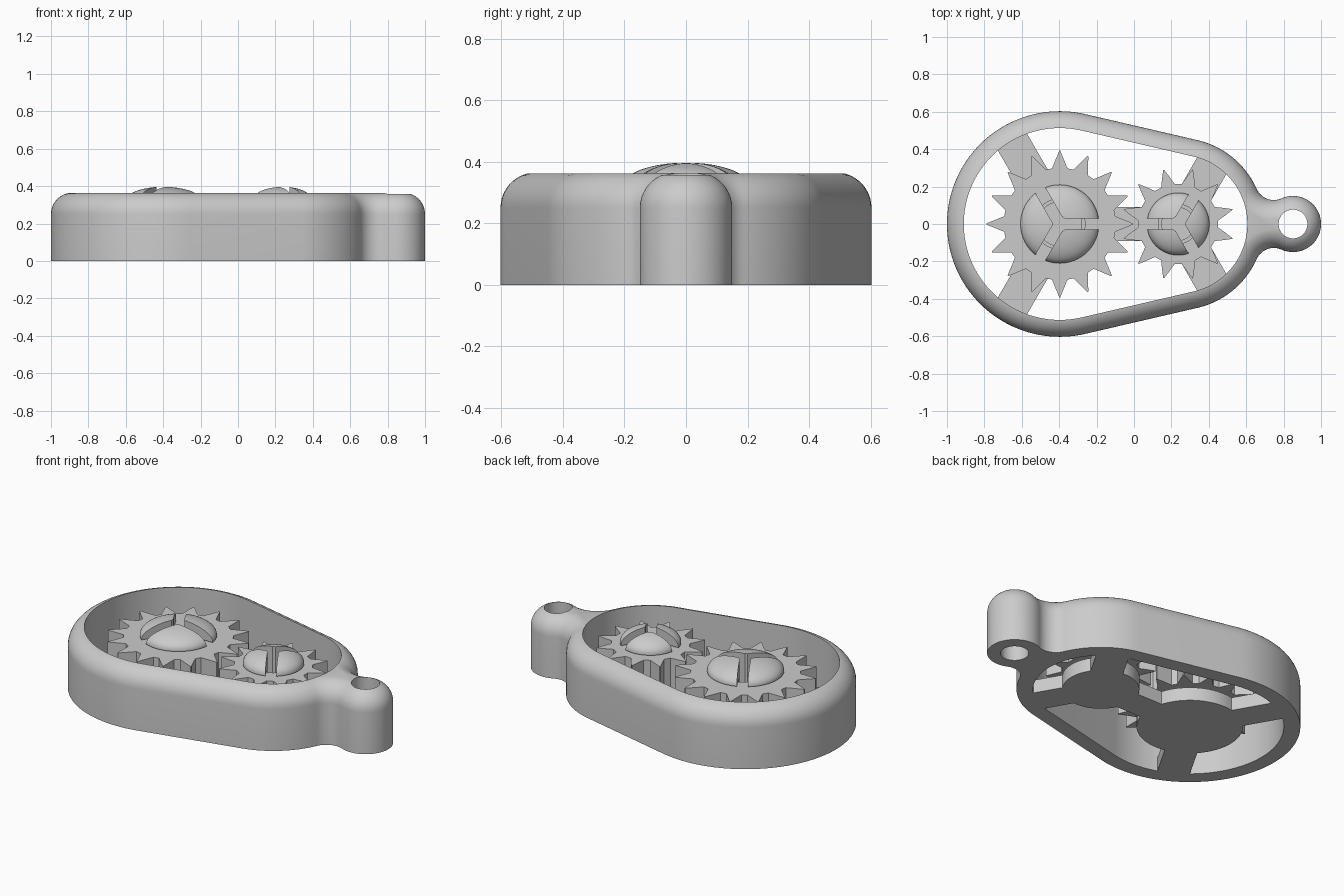
import bpy, bmesh, math
from math import sin, cos, pi, radians, sqrt, asin, acos, atan2

if "Cube" in bpy.data.objects:
    bpy.data.objects.remove(bpy.data.objects["Cube"])

GREY = bpy.data.materials.new("plain grey")
GREY.diffuse_color = (0.6, 0.6, 0.6, 1)
GREY.use_nodes = True
GREY.node_tree.nodes["Principled BSDF"].inputs["Base Color"].default_value = GREY.diffuse_color

XL, RL = -0.397, 0.603      # large end of the housing
XS, RS = 0.236, 0.46        # small end of the housing
XR, RR = 0.85, 0.15         # key ring eyelet
FILLET, WALL = 0.10, 0.09


def loft(name, rings):
    """Closed solid from matching rings of 3D points."""
    bm = bmesh.new()
    vr = [[bm.verts.new(p) for p in r] for r in rings]
    n = len(vr[0])
    for a, b in zip(vr, vr[1:]):
        for i in range(n):
            j = (i + 1) % n
            bm.faces.new((a[i], a[j], b[j], b[i]))
    bm.faces.new(vr[0][::-1])
    bm.faces.new(vr[-1])
    bmesh.ops.recalc_face_normals(bm, faces=bm.faces)
    me = bpy.data.meshes.new(name)
    bm.to_mesh(me)
    bm.free()
    me.materials.append(GREY)
    ob = bpy.data.objects.new(name, me)
    bpy.context.collection.objects.link(ob)
    return ob


def prism(name, pts, z0, z1):
    return loft(name, [[(x, y, z) for x, y in pts] for z in (z0, z1)])


def arc(cx, cy, r, a0, a1, n):
    return [(cx + r * cos(a0 + (a1 - a0) * i / n), cy + r * sin(a0 + (a1 - a0) * i / n))
            for i in range(n + 1)]


def circle(cx, r, n=64):
    return arc(cx, 0, r, 0, 2 * pi, n)[:-1]


def activate(ob):
    bpy.ops.object.select_all(action='DESELECT')
    ob.select_set(True)
    bpy.context.view_layer.objects.active = ob


def cut(ob, *cutters):
    activate(ob)
    for c in cutters:
        c.hide_render = True
        m = ob.modifiers.new("cut", 'BOOLEAN')
        m.operation, m.solver, m.object = 'DIFFERENCE', 'EXACT', c
        bpy.ops.object.modifier_apply(modifier=m.name)
        bpy.data.objects.remove(c)


def smooth(ob):
    activate(ob)
    bpy.ops.object.shade_smooth_by_angle(angle=radians(30))


# Tangent angle shared by both ends of the housing
TAN = acos((RL - RS) / (XS - XL))


def pocket_outline(d):
    return arc(XS, 0, RS - d, -TAN, TAN, 48) + arc(XL, 0, RL - d, TAN, 2 * pi - TAN, 72)


def body_outline(d):
    """Housing, neck fillets and eyelet, offset inward by d."""
    D, d1, d2 = XR - XS, RS + FILLET, RR + FILLET
    a = (d1 * d1 - d2 * d2 + D * D) / (2 * D)
    h = sqrt(d1 * d1 - a * a)
    t1, t2 = atan2(h, a), atan2(h, a - D)
    half = (arc(XR, 0, RR - d, 0, t2, 24)
            + arc(XS + a, h, FILLET + d, t2 - pi, t1 - pi, 14)[1:]
            + arc(XS, 0, RS - d, t1, TAN, 20)[1:]
            + arc(XL, 0, RL - d, TAN, pi, 40))
    return half + [(x, -y) for x, y in half[-2:0:-1]]


# Housing: straight wall with a rounded shoulder, open pocket and eyelet hole
ROUND, SHOULDER = 0.115, 0.25
rings = [[(x, y, 0) for x, y in body_outline(0)]]
for i in range(11):
    d = ROUND * (1 - cos(radians(82 * i / 10)))
    z = SHOULDER + ROUND * sin(radians(82 * i / 10))
    rings.append([(x, y, z) for x, y in body_outline(d)])
housing = loft("housing", rings)
cut(housing, prism("pocket_cutter", pocket_outline(WALL), -1, 1),
    prism("eyelet_cutter", circle(XR, 0.077, 48), -1, 1))
smooth(housing)


def spider(cx, hub, width, arms):
    """Hub outline with straight arms given as (degrees, length)."""
    w, pts = width / 2, []
    s = asin(w / hub)
    for k, (deg, length) in enumerate(arms):
        a = radians(deg)
        nxt = radians(arms[(k + 1) % len(arms)][0])
        if nxt < a:
            nxt += 2 * pi
        for side in (-w, w):
            pts.append((cx + length * cos(a) - side * sin(a), length * sin(a) + side * cos(a)))
        pts += arc(cx, 0, hub, a + s, nxt - s, 16)
    return pts


def gear_outline(cx, n, root, tip, half_root, start):
    """Pointed teeth with short root lands."""
    mid = root + 0.5 * (tip - root)
    tooth = [(-half_root, root), (-half_root * 0.45, mid), (-0.4, tip),
             (0.4, tip), (half_root * 0.45, mid), (half_root, root)]
    pts = []
    for k in range(n):
        for da, r in tooth:
            a = radians(start + 360 * k / n + da)
            pts.append((cx + r * cos(a), r * sin(a)))
    return pts


def gear_set(size, cx, teeth, root, tip, half_root, start, bore, head, slots, hub, arms):
    # Floor hub with spokes
    smooth(prism(size + "_floor_spokes", spider(cx, hub, 0.18, arms), 0, 0.08))
    # Toothed wheel
    gear = prism(size + "_gear", gear_outline(cx, teeth, root, tip, half_root, start), 0.10, 0.305)
    cut(gear, prism("bore_cutter", circle(cx, bore), 0, 1))
    smooth(gear)
    # Split snap pin with a domed head
    profile = [(bore - 0.015, 0.07), (bore - 0.015, 0.312), (head, 0.312)]
    profile += [(head * cos(radians(a)), 0.317 + 0.08 * sin(radians(a))) for a in range(0, 89, 8)]
    pin = loft(size + "_snap_pin", [[(x, y, z) for x, y in circle(cx, r)] for r, z in profile])
    cut(pin, prism("slot_cutter", spider(cx, 0.04, 0.06, [(a, 0.4) for a in slots]), 0.10, 1))
    smooth(pin)


MID = 0.33
gear_set("large", XL, 16, 0.30, 0.392, 8, 0, 0.135, 0.21, (0, 120, 240),
         0.29, [(0, MID), (120, 0.52), (240, 0.52)])
gear_set("small", XS, 12, 0.215, 0.30, 10, 15, 0.105, 0.167, (60, 180, 300),
         0.21, [(60, 0.375), (180, XS - XL - MID), (300, 0.375)])
